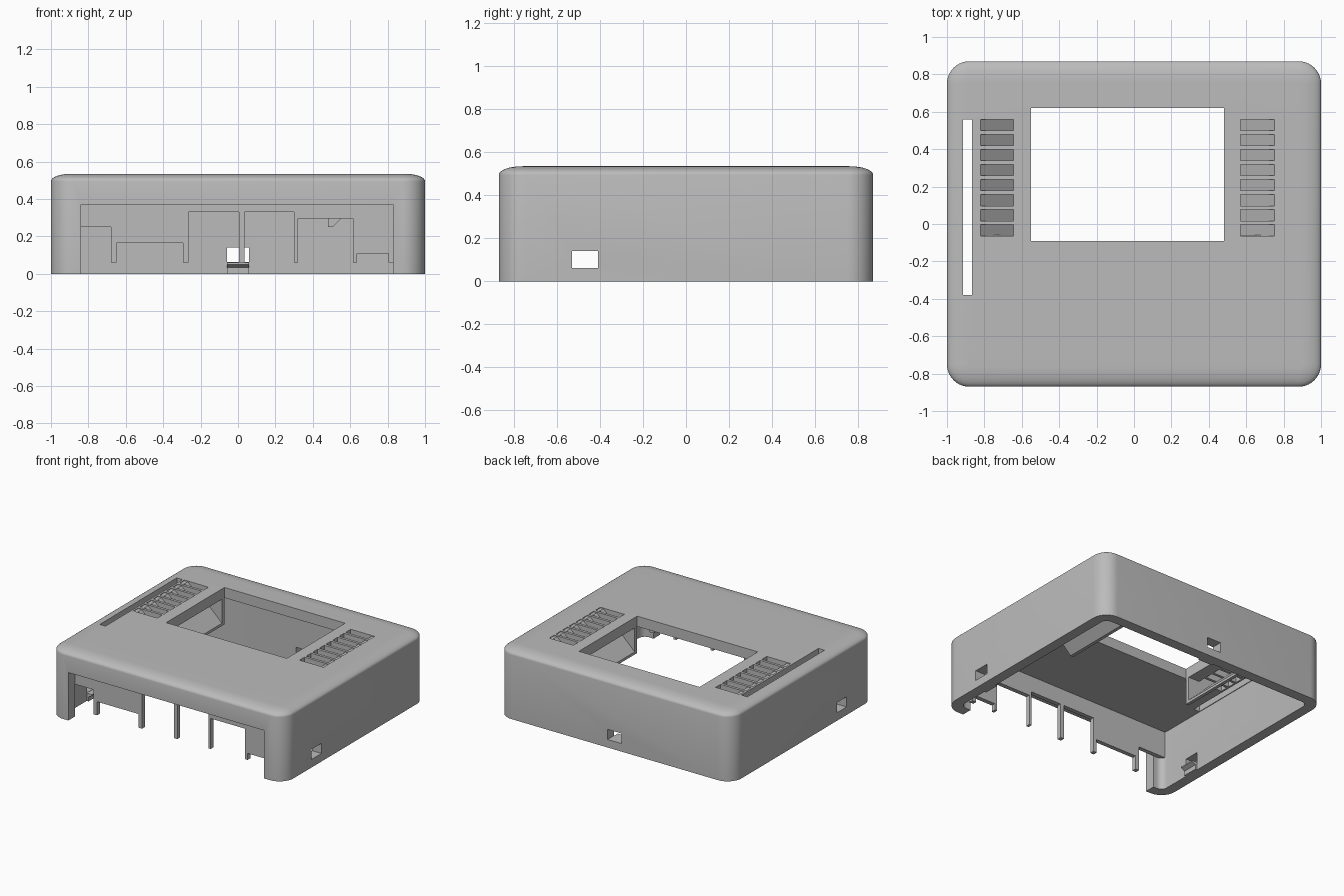
import bpy, bmesh, math
from mathutils import Matrix, Vector

if "Cube" in bpy.data.objects:
    bpy.data.objects.remove(bpy.data.objects["Cube"], do_unlink=True)

grey = bpy.data.materials.new("matte_grey")
grey.use_nodes = True
grey.diffuse_color = (0.5, 0.5, 0.5, 1)
grey.node_tree.nodes["Principled BSDF"].inputs["Base Color"].default_value = (0.5, 0.5, 0.5, 1)

HX, HY, H = 1.0, 0.87, 0.535    # half width, half depth, height
WALL, ROOF = 0.08, 0.455        # wall thickness, underside of the roof


def make(name, bm):
    bmesh.ops.recalc_face_normals(bm, faces=bm.faces)
    mesh = bpy.data.meshes.new(name)
    bm.to_mesh(mesh)
    bm.free()
    mesh.materials.append(grey)
    ob = bpy.data.objects.new(name, mesh)
    bpy.context.collection.objects.link(ob)
    return ob


def add_box(bm, x0, x1, y0, y1, z0, z1):
    size = Vector((x1 - x0, y1 - y0, z1 - z0))
    mid = Vector((x0 + x1, y0 + y1, z0 + z1)) / 2
    bmesh.ops.create_cube(bm, size=1, matrix=Matrix.Translation(mid) @ Matrix.Diagonal(size).to_4x4())


def add_prism(bm, profile, y0, y1, matrix=Matrix()):
    """Extrude an (x, z) outline along y."""
    a = [bm.verts.new(matrix @ Vector((x, y0, z))) for x, z in profile]
    face = bm.faces.new(a)
    new = bmesh.ops.extrude_face_region(bm, geom=[face])["geom"]
    verts = [v for v in new if isinstance(v, bmesh.types.BMVert)]
    bmesh.ops.translate(bm, verts=verts, vec=matrix.to_3x3() @ Vector((0, y1 - y0, 0)))


def ring(bm, inset, z, radius, steps=10):
    """Rounded rectangle of vertices."""
    verts = []
    for q, (sx, sy) in enumerate([(1, 1), (-1, 1), (-1, -1), (1, -1)]):
        cx, cy = sx * (HX - inset - radius), sy * (HY - inset - radius)
        for i in range(steps + 1):
            a = math.pi / 2 * (q + i / steps)
            verts.append(bm.verts.new((cx + radius * math.cos(a), cy + radius * math.sin(a), z)))
    return verts


# Hollow shell, open at the bottom, with a soft top edge
bm = bmesh.new()
rings = [ring(bm, WALL, ROOF, 0.05), ring(bm, WALL, 0, 0.05), ring(bm, 0, 0, 0.12)]
for i in range(9):
    a = math.pi / 2 * i / 8
    inset = 0.11 * (1 - math.cos(a))
    rings.append(ring(bm, inset, H - 0.04 * (1 - math.sin(a)), 0.12 - inset))
for lo, hi in zip(rings, rings[1:]):
    for i in range(len(lo)):
        j = (i + 1) % len(lo)
        bm.faces.new((lo[i], lo[j], hi[j], hi[i]))
bm.faces.new(rings[0])
bm.faces.new(rings[-1])
shell = make("case_shell", bm)

# Openings: screen, long slot, vents, front bay, clip windows
bm = bmesh.new()
add_box(bm, -0.55, 0.48, -0.09, 0.62, 0.4, 0.7)
add_box(bm, -0.915, -0.865, -0.38, 0.56, 0.4, 0.7)
for x in (-0.85, 0.57):
    for i in range(8):
        y = 0.53 - 0.0805 * i
        add_box(bm, x, x + 0.205, y - 0.03, y + 0.03, 0.4, 0.7)
add_box(bm, -0.84, 0.83, -1, -0.77, -0.1, 0.37)
for x in (-1, 1):
    add_box(bm, x - 0.15, x + 0.15, -0.53, -0.41, 0.062, 0.14)
add_box(bm, -0.06, 0.06, 0.72, 1, 0.062, 0.14)
cutter = make("opening_cutter", bm)
cutter.hide_render = True
mod = shell.modifiers.new("openings", "BOOLEAN")
mod.operation, mod.solver, mod.object = "DIFFERENCE", "EXACT", cutter
bpy.context.view_layer.objects.active = shell
shell.select_set(True)
bpy.ops.object.modifier_apply(modifier=mod.name)
bpy.data.objects.remove(cutter, do_unlink=True)
bpy.ops.object.shade_smooth_by_angle(angle=math.radians(30))

# Recessed port panel: one outline that steps around the ports
steps = [(-0.92, 0.25), (-0.68, 0.06), (-0.65, 0.165), (-0.295, 0.06), (-0.265, 0.33),
         (0.005, 0.06), (0.035, 0.33), (0.30, 0.06), (0.32, 0.295), (0.615, 0.06),
         (0.635, 0.11), (0.805, 0.06), (0.84, 0.25)]
outline = []
for (x, z), nxt in zip(steps, steps[1:] + [(0.925, 0)]):
    outline += [(x, z), (nxt[0], z)]
outline += [(0.925, ROOF + 0.01), (-0.92, ROOF + 0.01)]
bm = bmesh.new()
add_prism(bm, outline, -0.79, -0.757)
make("port_panel", bm)

# Sloped air ducts under both vent groups, open towards the screen
for name, edge, s in (("right_duct", -0.55, -1), ("left_duct", 0.48, 1)):
    bm = bmesh.new()
    plate = [(0, 0.25), (0.025, 0.25), (0.305, 0.53), (0.27, 0.53), (0, 0.27)]
    add_prism(bm, [(edge + s * d, z) for d, z in plate], -0.09, 0.62)
    side = [(0, 0.26), (0.2, 0.46), (0, 0.46)]
    for y in (-0.09, 0.59):
        add_prism(bm, [(edge + s * d, z) for d, z in side], y, y + 0.03)
    make(name, bm)

# Snap ledges below the clip windows
ledge = [(0.01, 0), (-0.015, 0), (-0.015, 0.035), (-0.045, 0.05), (-0.045, 0.06), (0.01, 0.06)]
for name, pos, turn in (("left_ledge", (HX - WALL, -0.47, 0), 0),
                        ("right_ledge", (WALL - HX, -0.47, 0), math.pi),
                        ("back_ledge", (0, HY - WALL, 0), math.pi / 2)):
    bm = bmesh.new()
    add_prism(bm, ledge, -0.06, 0.06, Matrix.Translation(pos) @ Matrix.Rotation(turn, 4, "Z"))
    make(name, bm)
